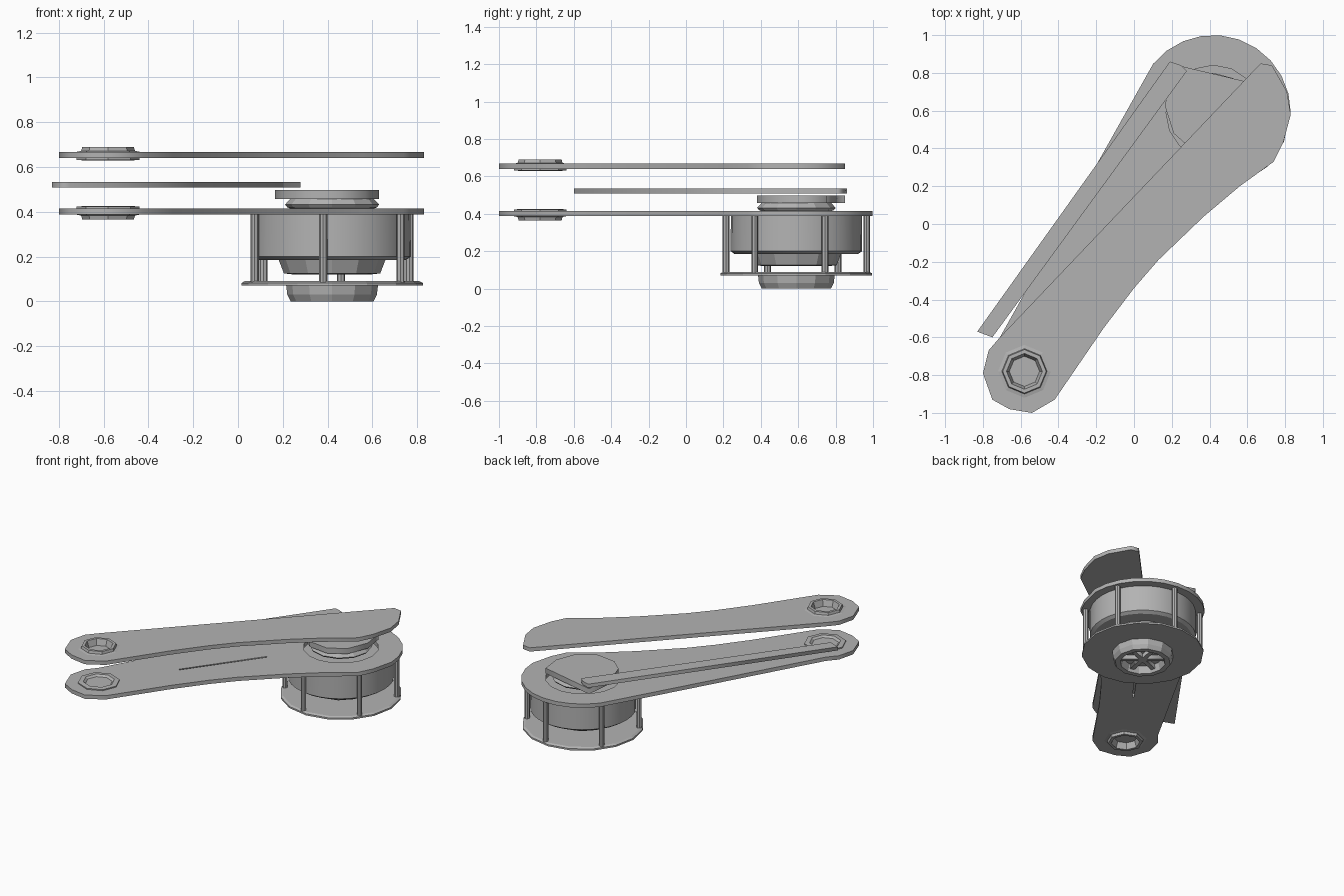
import bpy
import bmesh
from math import cos, sin, pi, radians

if "Cube" in bpy.data.objects:
    bpy.data.objects.remove(bpy.data.objects["Cube"])

grey = bpy.data.materials.new("plain grey")
grey.use_nodes = True
GREY = (0.45, 0.45, 0.45, 1)
grey.diffuse_color = GREY
grey.node_tree.nodes["Principled BSDF"].inputs["Base Color"].default_value = GREY

HUB = (0.42, 0.59)      # motor axis
TIP = (-0.58, -0.78)    # bearing axis at the far end of the arms


def add(name, mesh):
    obj = bpy.data.objects.new(name, mesh)
    bpy.context.scene.collection.objects.link(obj)
    mesh.materials.clear()
    mesh.materials.append(grey)
    return obj


def circle(center, r, n, start=0, end=360):
    """Points on an arc, or a full ring when it spans 360 degrees."""
    full = end - start == 360
    step = (end - start) / (n if full else n - 1)
    return [(center[0] + r * cos(radians(start + i * step)),
             center[1] + r * sin(radians(start + i * step))) for i in range(n)]


def plate(name, outline, z0, z1, holes=()):
    """Flat plate with optional holes, from a filled curve."""
    curve = bpy.data.curves.new(name, "CURVE")
    curve.dimensions = "2D"
    curve.fill_mode = "BOTH"
    curve.extrude = (z1 - z0) / 2
    for loop in [outline, *holes]:
        spline = curve.splines.new("POLY")
        spline.points.add(len(loop) - 1)
        for p, (x, y) in zip(spline.points, loop):
            p.co = (x, y, 0, 1)
        spline.use_cyclic_u = True
    temp = bpy.data.objects.new("temp", curve)
    mesh = bpy.data.meshes.new_from_object(temp)
    bpy.data.objects.remove(temp)
    bpy.data.curves.remove(curve)
    for v in mesh.vertices:
        v.co.z += (z0 + z1) / 2
    bm = bmesh.new()
    bm.from_mesh(mesh)
    bmesh.ops.remove_doubles(bm, verts=bm.verts, dist=0.0001)
    bmesh.ops.recalc_face_normals(bm, faces=bm.faces)
    bm.to_mesh(mesh)
    bm.free()
    return add(name, mesh)


def lathe(name, center, profile, sides, smooth=False):
    """Revolve a (radius, height) profile around a vertical axis."""
    bm = bmesh.new()
    verts = [bm.verts.new((r, 0, z)) for r, z in profile]
    edges = [bm.edges.new(pair) for pair in zip(verts, verts[1:])]
    bmesh.ops.spin(bm, geom=verts + edges, cent=(0, 0, 0), axis=(0, 0, 1),
                   angle=2 * pi, steps=sides, use_merge=True)
    bmesh.ops.remove_doubles(bm, verts=bm.verts, dist=0.0001)
    bmesh.ops.recalc_face_normals(bm, faces=bm.faces)
    mesh = bpy.data.meshes.new(name)
    bm.to_mesh(mesh)
    bm.free()
    obj = add(name, mesh)
    obj.location = (*center, 0)
    if smooth:
        bpy.ops.object.select_all(action="DESELECT")
        obj.select_set(True)
        bpy.context.view_layer.objects.active = obj
        bpy.ops.object.shade_smooth_by_angle(angle=radians(30))
    return obj


# Arm plates: rounded tip, then a gently curved right edge shared by both
tip_arc = [(-0.71, -0.60), (-0.77, -0.67), (-0.8, -0.79), (-0.75, -0.93),
           (-0.66, -0.98), (-0.54, -1.0), (-0.42, -0.93)]
right_edge = [(-0.29, -0.74), (-0.16, -0.55), (0.0, -0.34), (0.13, -0.19),
              (0.37, 0.04), (0.56, 0.2), (0.74, 0.33), (0.79, 0.43)]
slot = [(-0.26, -0.31), (-0.25, -0.316), (0.11, 0.18), (0.10, 0.186)]
tip_hole = circle(TIP, 0.11, 8)

lower_outline = tip_arc + right_edge + circle(HUB, 0.41, 11, 0, 141) + [(-0.24, 0.24)]
plate("lower_arm", lower_outline, 0.387, 0.415,
      [tip_hole, circle(HUB, 0.25, 16), slot])
upper_outline = tip_arc + right_edge + [(0.83, 0.58), (0.81, 0.7), (0.73, 0.84),
                                        (0.67, 0.85)]
plate("upper_arm", upper_outline, 0.64, 0.668, [tip_hole])

# Tip bearings, the lower one flipped
bearing = [(0, -0.008), (0.08, -0.008), (0.095, 0.036), (0.115, 0.036), (0.12, 0.018),
           (0.14, 0.014), (0.14, -0.022), (0.105, -0.025), (0.09, -0.012), (0, -0.012)]
for name, z, flip in (("upper_bearing", 0.654, 1), ("lower_bearing", 0.401, -1)):
    lathe(name, TIP, [(r, z + flip * h) for r, h in bearing], 8)

# Belt strip from the pulley towards the tip
plate("belt", [(-0.83, -0.57), (-0.75, -0.6), (0.28, 0.81), (0.25, 0.84), (0.19, 0.86)],
      0.508, 0.534)

# Pulley and its seat above the motor
plate("pulley", [(0.19, 0.85), (0.165, 0.62), (0.21, 0.48), (0.3, 0.4), (0.45, 0.38),
                 (0.57, 0.45), (0.63, 0.6), (0.61, 0.75)], 0.458, 0.497)
lathe("pulley_seat", HUB, [(0, 0.465), (0.18, 0.465), (0.21, 0.432), (0.2, 0.42),
                           (0.15, 0.40), (0, 0.40)], 12)

# Motor drum and its lower boss
lathe("motor_drum", HUB, [(0, 0.387), (0.35, 0.387), (0.352, 0.2), (0.33, 0.185),
                          (0, 0.185)], 32, True)
lathe("motor_boss", HUB, [(0, 0.19), (0.24, 0.19), (0.215, 0.125), (0.17, 0.12),
                          (0, 0.13)], 12)

# Base disc, with the open cap and its spokes below
lathe("base_disc", HUB, [(0, 0.09), (0.39, 0.09), (0.405, 0.082), (0.405, 0.07),
                         (0, 0.07)], 16)
lathe("bottom_cap", HUB, [(0, 0.072), (0.205, 0.072), (0.2, 0.03), (0.185, 0.0),
                          (0.15, 0.0), (0.135, 0.05), (0, 0.05)], 12)
for i in range(3):
    a = radians(20 + 60 * i)
    dx, dy, sx, sy = 0.14 * cos(a), 0.14 * sin(a), -0.015 * sin(a), 0.015 * cos(a)
    corners = [(dx + sx, dy + sy), (-dx + sx, -dy + sy), (-dx - sx, -dy - sy),
               (dx - sx, dy - sy)]
    plate(f"cap_spoke_{i + 1}", [(HUB[0] + x, HUB[1] + y) for x, y in corners],
          0.02, 0.055)

# Six posts joining the base disc to the lower arm
for i, spot in enumerate(circle(HUB, 0.378, 6, 24, 384)):
    lathe(f"post_{i + 1}", spot, [(0, 0.39), (0.018, 0.39), (0.018, 0.08), (0, 0.08)], 8)
